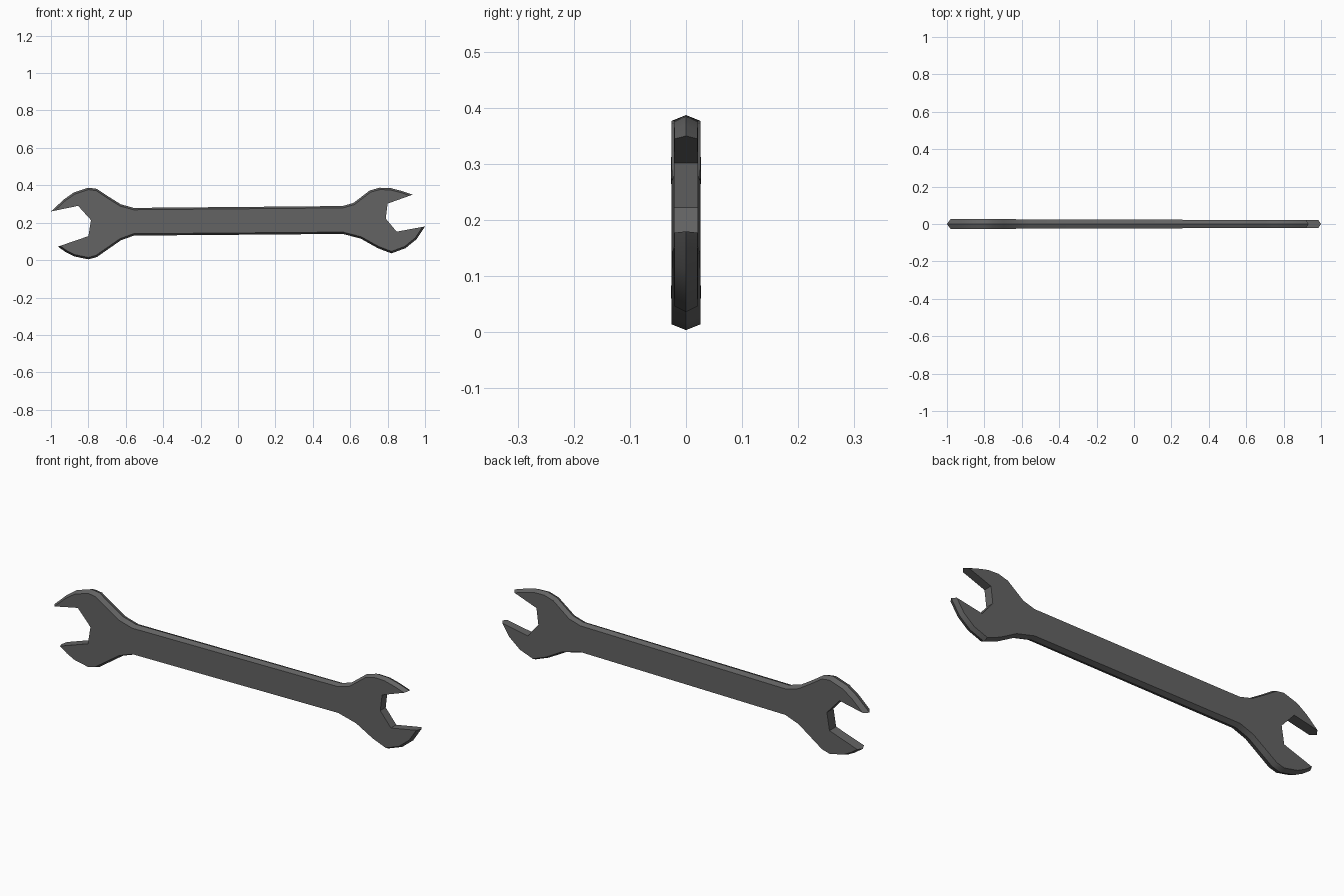
import bpy, bmesh
from mathutils import Vector

if "Cube" in bpy.data.objects:
    bpy.data.objects.remove(bpy.data.objects["Cube"])

# Outer contours (x, z), clockwise from one jaw tip to the next
top_edge = [(-1.0, .26), (-.93, .325), (-.877, .362), (-.80, .387), (-.755, .381),
            (-.695, .341), (-.626, .298), (-.557, .279), (.56, .289), (.618, .306),
            (.704, .372), (.757, .387), (.816, .385), (.875, .37), (.934, .35)]
right_mouth = [(.80, .302), (.79, .222), (.848, .152)]
bottom_edge = [(1.0, .18), (.955, .112), (.896, .064), (.82, .036), (.747, .064),
               (.656, .115), (.56, .14), (-.557, .131), (-.626, .106), (-.695, .058),
               (-.755, .016), (-.80, .004), (-.877, .02), (-.92, .042), (-.963, .072)]
left_mouth = [(-.80, .128), (-.786, .214), (-.855, .29)]

outline = [Vector(p) for p in top_edge + right_mouth + bottom_edge + left_mouth]
count = len(outline)
# Outer edges are chamfered to a central ridge; the mouth edges stay flat
inset = ([.01] * (len(top_edge) - 1) + [0] * (len(right_mouth) + 1)) \
    + ([.01] * (len(bottom_edge) - 1) + [0] * (len(left_mouth) + 1))


def inset_point(i):
    """Corner of the contour after shifting its two edges inward."""
    p = outline[i]
    d1 = (p - outline[i - 1]).normalized()
    d2 = (outline[(i + 1) % count] - p).normalized()
    n1, n2 = Vector((d1.y, -d1.x)), Vector((d2.y, -d2.x))
    a, b = inset[i - 1], inset[i]
    det = n1.x * n2.y - n1.y * n2.x
    if abs(det) < .02:
        return p + n1 * a
    return p + Vector(((a * n2.y - b * n1.y) / det, (b * n1.x - a * n2.x) / det))


def half_thickness(x):
    return .0235 - .003 * x


# Wrench body: front face, central ridge and back face rings
bm = bmesh.new()
caps = [inset_point(i) for i in range(count)]
front = [bm.verts.new((p.x, -half_thickness(p.x), p.y)) for p in caps]
ridge = [bm.verts.new((p.x, 0, p.y)) for p in outline]
back = [bm.verts.new((p.x, half_thickness(p.x), p.y)) for p in caps]
bm.faces.new(front)
bm.faces.new(back[::-1])
for ring_a, ring_b in ((front, ridge), (ridge, back)):
    for i in range(count):
        j = (i + 1) % count
        bm.faces.new((ring_a[i], ring_a[j], ring_b[j], ring_b[i]))
bmesh.ops.recalc_face_normals(bm, faces=bm.faces)
mesh = bpy.data.meshes.new("open_end_wrench")
bm.to_mesh(mesh)
bm.free()

wrench = bpy.data.objects.new("open_end_wrench", mesh)
bpy.context.collection.objects.link(wrench)

# Dark steel
steel = bpy.data.materials.new("dark_steel")
steel.diffuse_color = (.125, .125, .125, 1)
steel.use_nodes = True
steel.node_tree.nodes["Principled BSDF"].inputs["Base Color"].default_value = steel.diffuse_color
mesh.materials.append(steel)

bpy.context.view_layer.objects.active = wrench
wrench.select_set(True)
bpy.ops.object.shade_smooth_by_angle(angle=.6)
